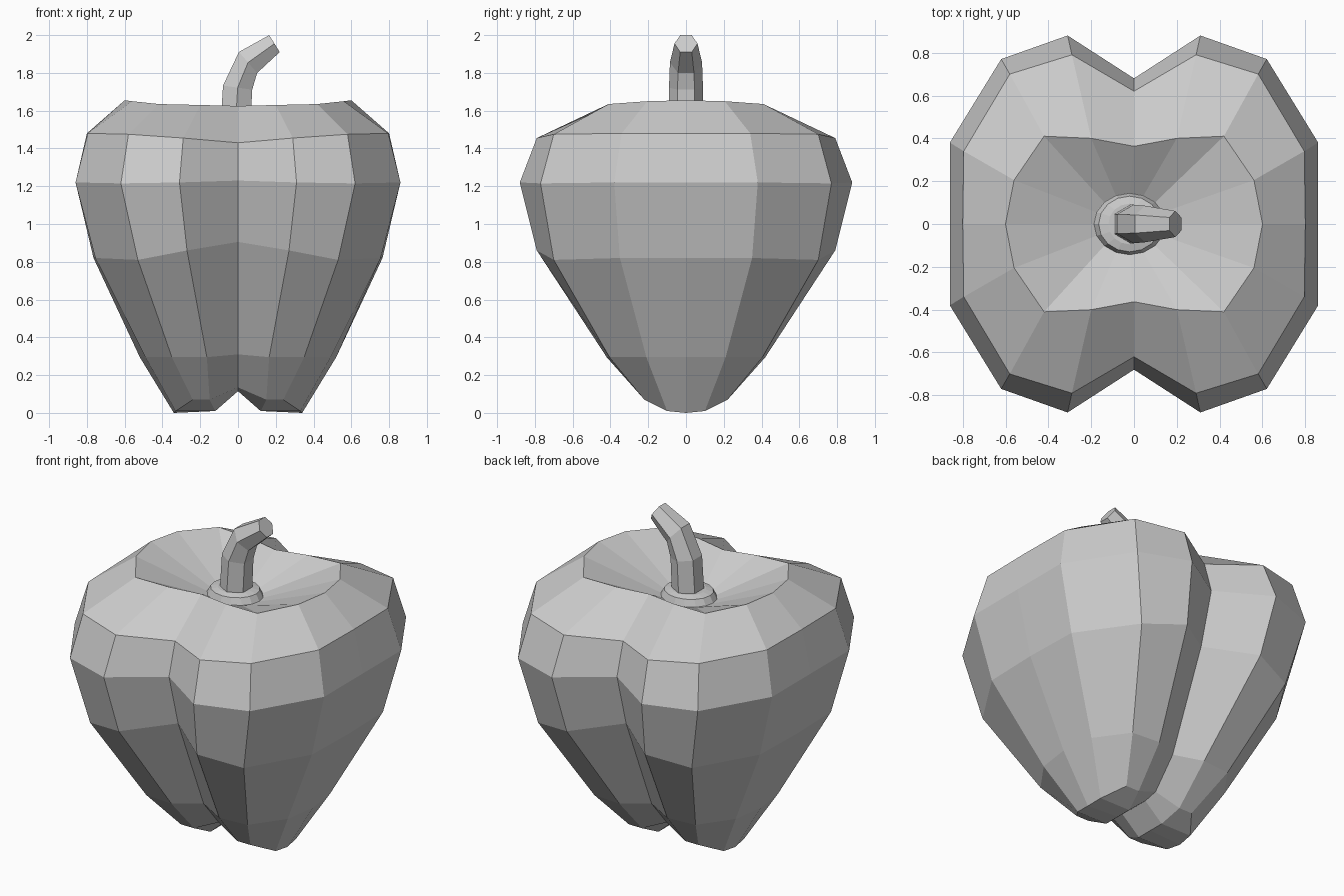
import bpy, bmesh, math
from mathutils import Vector

if "Cube" in bpy.data.objects:
    bpy.data.objects.remove(bpy.data.objects["Cube"])


def make_object(name, bm):
    bmesh.ops.recalc_face_normals(bm, faces=bm.faces)
    me = bpy.data.meshes.new(name)
    bm.to_mesh(me)
    bm.free()
    ob = bpy.data.objects.new(name, me)
    bpy.context.collection.objects.link(ob)
    return ob


def quarter_ring(bm, q, dx=0.0):
    """Mirror five points (side to groove) into a full ring of sixteen."""
    half = q + [(-x, y, z) for x, y, z in q[-2::-1]]
    full = half + [(x, -y, z) for x, y, z in half[-2:0:-1]]
    return [bm.verts.new((x + dx, y, z)) for x, y, z in full]


def bridge(bm, a, b):
    n = len(a)
    for i in range(n):
        j = (i + 1) % n
        bm.faces.new((a[i], a[j], b[j], b[i]))


def oval(rx, ry, z):
    return [(rx * math.cos(k * math.pi / 8), ry * math.sin(k * math.pi / 8), z)
            for k in range(5)]


# Two-lobed pepper body, rings from the stem hollow down to the feet
bm = bmesh.new()
profiles = [
    [(.60, 0, 1.655), (.56, .205, 1.65), (.42, .41, 1.635), (.20, .40, 1.63), (0, .363, 1.625)],
    [(.80, 0, 1.48), (.795, .34, 1.48), (.58, .70, 1.475), (.29, .79, 1.455), (0, .62, 1.43)],
    [(.86, 0, 1.22), (.86, .38, 1.22), (.62, .77, 1.215), (.31, .88, 1.22), (0, .68, 1.23)],
    [(.765, 0, .82), (.755, .35, .82), (.53, .70, .81), (.27, .79, .86), (0, .59, .905)],
    [(.52, 0, .295), (.49, .21, .295), (.35, .405, .295), (.165, .42, .295), (0, .34, .31)],
    [(.34, 0, .0), (.33, .10, .01), (.24, .22, .07), (.15, .22, .07), (0, .19, .135)],
]
rings = [quarter_ring(bm, oval(.17, .145, 1.48), -.02)]
rings += [quarter_ring(bm, p) for p in profiles]
for a, b in zip(rings, rings[1:]):
    bridge(bm, a, b)
bm.faces.new(rings[0])

# Underside: rows of quads running across both feet and the groove
last = rings[-1]
rows = [last[2:7]]
for k, y in ((1, .10), (0, 0), (-1, -.10)):
    inner = [bm.verts.new((x, y, z)) for x, z in ((.12, .01), (0, .115), (-.12, .01))]
    rows.append([last[k]] + inner + [last[8 - k]])
rows.append([last[k] for k in (14, 13, 12, 11, 10)])
for a, b in zip(rows, rows[1:]):
    for i in range(4):
        bm.faces.new((a[i], a[i + 1], b[i + 1], b[i]))
make_object("pepper_body", bm)

# Collar around the foot of the stem
bm = bmesh.new()
collar = [quarter_ring(bm, oval(rx, ry, z), -.02)
          for rx, ry, z in ((.17, .145, 1.475), (.145, .13, 1.52), (.10, .095, 1.53))]
for a, b in zip(collar, collar[1:]):
    bridge(bm, a, b)
bm.faces.new(collar[0])
bm.faces.new(collar[-1])
make_object("stem_collar", bm)

# Six-sided bent stem: centre x, centre z, radius, tilt in degrees
bm = bmesh.new()
sections = []
for cx, cz, r, tilt in ((-.015, 1.49, .092, 0), (-.002, 1.722, .09, 8),
                        (.053, 1.855, .085, 49), (.193, 1.955, .061, 58)):
    t = math.radians(tilt)
    side = Vector((math.cos(t), 0, -math.sin(t)))
    ring = []
    for k in range(6):
        a = math.radians(30 + 60 * k)
        p = Vector((cx, 0, cz)) + side * (r * math.cos(a)) + Vector((0, r * math.sin(a), 0))
        ring.append(bm.verts.new(p))
    sections.append(ring)
for a, b in zip(sections, sections[1:]):
    bridge(bm, a, b)
bm.faces.new(sections[0])
bm.faces.new(sections[-1])
make_object("stem", bm)
